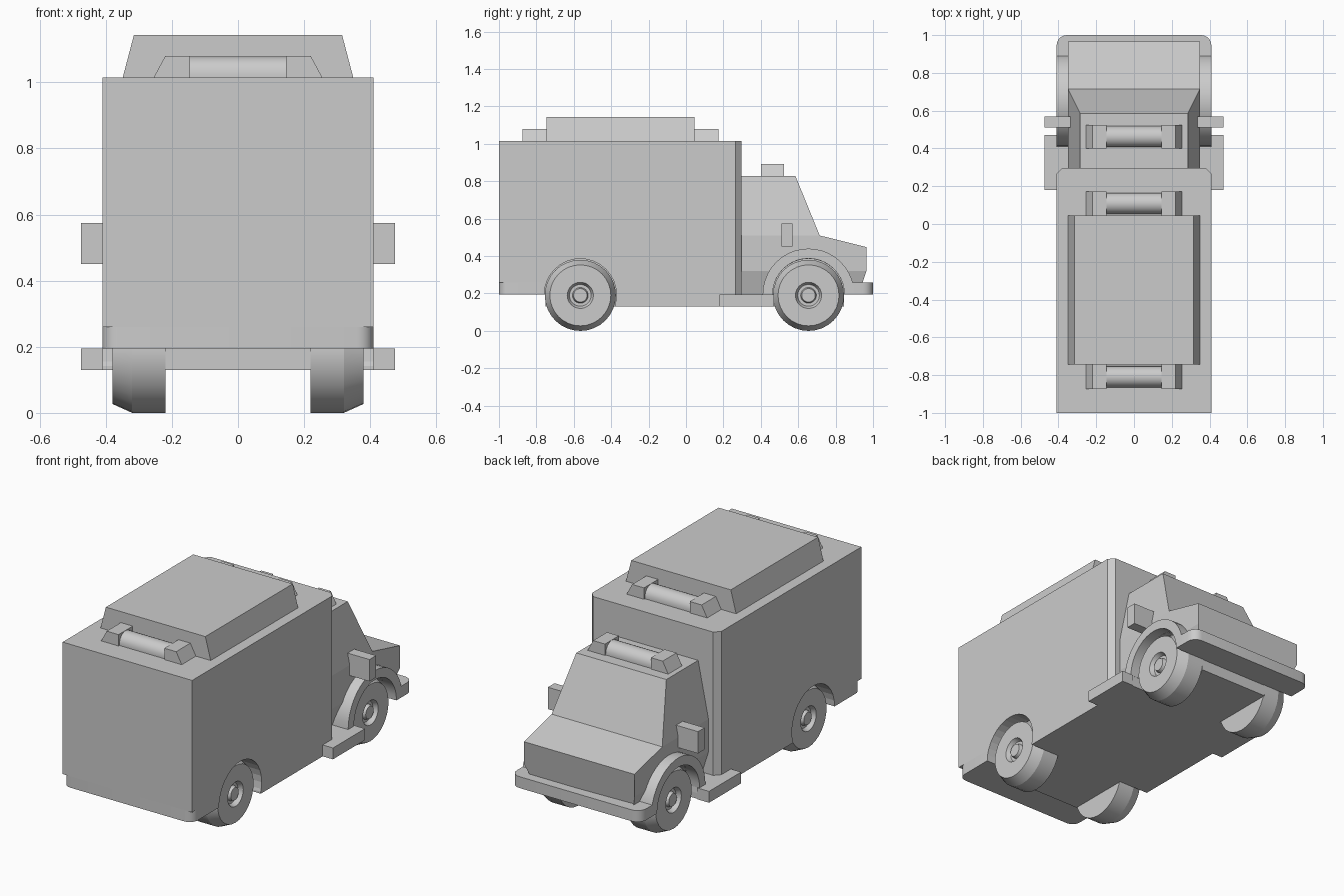
import bpy, bmesh
from math import sin, cos, pi, radians

if "Cube" in bpy.data.objects:
    bpy.data.objects.remove(bpy.data.objects["Cube"])


def skin(name, loops, mirror=False, smooth=None):
    """Bridge successive closed loops of points and cap both ends."""
    bm = bmesh.new()
    rings = [[bm.verts.new(p) for p in loop] for loop in loops]
    n = len(rings[0])
    for a, b in zip(rings, rings[1:]):
        for i in range(n):
            j = (i + 1) % n
            bm.faces.new((a[i], a[j], b[j], b[i]))
    bm.faces.new(rings[0])
    bm.faces.new(rings[-1])
    bmesh.ops.recalc_face_normals(bm, faces=bm.faces)
    me = bpy.data.meshes.new(name)
    bm.to_mesh(me)
    bm.free()
    ob = bpy.data.objects.new(name, me)
    bpy.context.collection.objects.link(ob)
    bpy.ops.object.select_all(action='DESELECT')
    bpy.context.view_layer.objects.active = ob
    ob.select_set(True)
    if smooth:
        bpy.ops.object.shade_smooth_by_angle(angle=radians(smooth))
    if mirror:
        ob.modifiers.new("mirror", 'MIRROR').use_bisect_axis[0] = False
    return ob


def slab(name, outline, z0, z1, **kw):
    return skin(name, [[(x, y, z) for x, y in outline] for z in (z0, z1)], **kw)


def side_profile(name, outline, x0, x1, **kw):
    return skin(name, [[(x, y, z) for y, z in outline] for x in (x0, x1)], **kw)


def block(name, x0, x1, y0, y1, z0, z1, **kw):
    return slab(name, [(x0, y0), (x1, y0), (x1, y1), (x0, y1)], z0, z1, **kw)


def arc(cy, cz, r, a0, a1, n):
    return [(cy + r * cos(radians(a0 + (a1 - a0) * i / n)),
             cz + r * sin(radians(a0 + (a1 - a0) * i / n))) for i in range(n + 1)]


def sym(half):
    """Close a right-hand half outline by reflecting it in x."""
    return half + [(-x, y) for x, y in reversed(half)]


WHEEL_Y, AXLE_Z, R = (-0.565, 0.655), 0.19, 0.19

# Rear box body; its lowest band has rounded bumper corners
box = slab("box_body", sym([(0.41, -1), (0.41, 0.265), (0.38, 0.297)]), 0.26, 1.015)
skirt = slab("box_lower_band",
             sym(arc(0.36, -0.95, 0.05, -90, 0, 5) + [(0.41, 0.265), (0.38, 0.297)]),
             0.195, 0.26, smooth=30)

# Cab lower body with sloping bonnet, and the tapered upper cab
def cab_section(y, y_low, top):
    half = [(0.31, y_low, 0.195), (0.35, y, 0.32), (0.35, y, top)]
    return half + [(-a, b, c) for a, b, c in reversed(half)]

cab = skin("cab_lower", [cab_section(0.29, 0.29, 0.51), cab_section(0.715, 0.715, 0.51),
                         cab_section(0.965, 0.922, 0.448)])
skin("cab_upper", [[(-w, 0.29, z), (w, 0.29, z), (w, yf, z), (-w, yf, z)]
                   for w, yf, z in ((0.35, 0.715, 0.51), (0.285, 0.585, 0.828))])

# Chassis: narrow between the wheels, full width amidships
spine = block("chassis_spine", -0.22, 0.22, -0.75, 0.845, 0.13, 0.21)
wide = block("chassis_middle", -0.41, 0.41, -0.38, 0.465, 0.13, 0.195)
block("running_board", 0.40, 0.475, 0.18, 0.47, 0.13, 0.195, mirror=True)

# Wheel wells cut out of the bodies
for y in WHEEL_Y:
    for s in (-1, 1):
        cutter = side_profile("well_cutter", arc(y, AXLE_Z + 0.003, 0.193, 0, 348.75, 31),
                              s * 0.215, s * 0.5)
        cutter.hide_render = True
        for ob in (box, skirt, cab, wide):
            if (ob is cab and y < 0) or (ob in (box, skirt) and y > 0):
                continue
            m = ob.modifiers.new("well", 'BOOLEAN')
            m.operation, m.solver, m.object = 'DIFFERENCE', 'EXACT', cutter
            bpy.context.view_layer.objects.active = ob
            bpy.ops.object.modifier_apply(modifier=m.name)
        bpy.data.objects.remove(cutter)

# Front fenders and bumper
side_profile("front_fender", arc(0.655, 0.195, 0.245, 0, 180, 20)
             + arc(0.655, 0.195, 0.192, 180, 0, 20), 0.30, 0.41, mirror=True, smooth=30)
slab("front_bumper", sym([(0.41, 0.85)] + arc(0.355, 0.945, 0.055, 0, 90, 5)),
     0.195, 0.26, smooth=30)

# Wheels: chamfered tyre, recessed hub ring and cap
TYRE = [(0.22, R), (0.32, R), (0.38, 0.163), (0.38, 0.07), (0.355, 0.058),
        (0.355, 0.042), (0.375, 0.036), (0.375, 0.026)]
for label, y in zip(("rear", "front"), WHEEL_Y):
    skin(label + "_wheel", [[(x, y + r * cos(i * pi / 16), AXLE_Z + r * sin(i * pi / 16))
                             for i in range(32)] for x, r in TYRE], mirror=True, smooth=20)

# Wing mirrors
block("wing_mirror", 0.33, 0.475, 0.51, 0.57, 0.45, 0.575, mirror=True)

# Raised roof pod with sloping sides
skin("roof_pod", [[(-w, -0.745, z), (w, -0.745, z), (w, 0.045, z), (-w, 0.045, z)]
                  for w, z in ((0.35, 1.01), (0.315, 1.143))])

# Light bars: sloped end blocks with a rounded lamp between
for label, y0, y1, z in (("rear", -0.873, -0.745, 1.013), ("middle", 0.045, 0.173, 1.013),
                         ("cab", 0.4, 0.525, 0.826)):
    skin(label + "_light_end", [[(x, y0, z), (x, y1, z), (x, y1, z + h), (x, y0, z + h)]
                                for x, h in ((0.145, 0.067), (0.22, 0.067), (0.255, 0.002))],
         mirror=True)
    c = (y0 + y1) / 2
    side_profile(label + "_light_lamp", [(c + 0.056, z)] + arc(c, z + 0.01, 0.056, 0, 180, 12)
                 + [(c - 0.056, z)], -0.15, 0.15, smooth=40)
